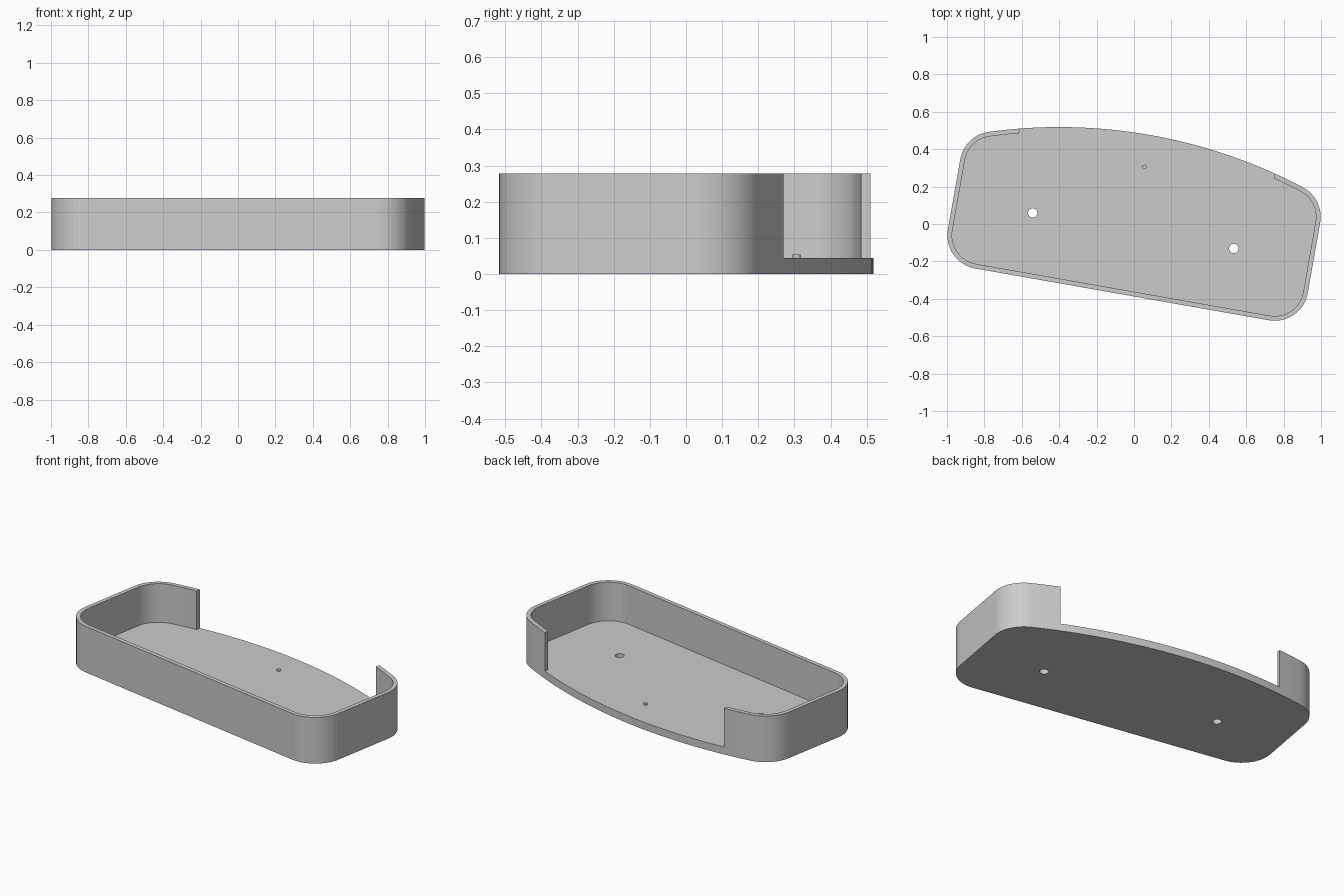
import bpy, bmesh
from math import sin, cos, pi, radians, sqrt, asin
from mathutils import Matrix

cube = bpy.data.objects.get("Cube")
if cube:
    bpy.data.objects.remove(cube)

HALF_W, FRONT, CORNER = 0.977, 0.381, 0.18
ARC_R, ARC_Y = 2.8, -2.316
WALL, FLOOR, HEIGHT, GAP = 0.025, 0.045, 0.278, 0.692
PLACE = Matrix.Translation((0.002, -0.001, 0)) @ Matrix.Rotation(radians(-10), 4, "Z")

grey = bpy.data.materials.new("plain_grey")
grey.use_nodes = True
colour = (0.6, 0.6, 0.6, 1)
grey.diffuse_color = colour
grey.node_tree.nodes["Principled BSDF"].inputs["Base Color"].default_value = colour


def arc(cx, cy, r, a0, a1, n):
    return [(cx + r * cos(a0 + (a1 - a0) * i / n),
             cy + r * sin(a0 + (a1 - a0) * i / n)) for i in range(n + 1)]


def outline(inset):
    """Rounded tray outline with a bowed back, moved inward by inset."""
    cx = HALF_W - CORNER
    cy = CORNER - FRONT
    back_y = ARC_Y + sqrt((ARC_R - CORNER) ** 2 - cx ** 2)
    lean = asin(cx / (ARC_R - CORNER))
    r = CORNER - inset
    pts = arc(-cx, cy, r, pi, 1.5 * pi, 16)
    pts += arc(cx, cy, r, -pi / 2, 0, 16)
    pts += arc(cx, back_y, r, 0, pi / 2 - lean, 14)
    pts += arc(0, ARC_Y, ARC_R - inset, pi / 2 - lean, pi / 2 + lean, 40)[1:-1]
    pts += arc(-cx, back_y, r, pi / 2 + lean, pi, 14)
    return pts


def prism(name, pts, z0, z1):
    bm = bmesh.new()
    base = bm.faces.new([bm.verts.new((x, y, z0)) for x, y in pts])
    top = bmesh.ops.extrude_face_region(bm, geom=[base])["geom"]
    verts = [g for g in top if isinstance(g, bmesh.types.BMVert)]
    bmesh.ops.translate(bm, verts=verts, vec=(0, 0, z1 - z0))
    bmesh.ops.recalc_face_normals(bm, faces=bm.faces)
    bmesh.ops.transform(bm, matrix=PLACE, verts=bm.verts)
    mesh = bpy.data.meshes.new(name)
    bm.to_mesh(mesh)
    bm.free()
    mesh.materials.append(grey)
    obj = bpy.data.objects.new(name, mesh)
    bpy.context.collection.objects.link(obj)
    return obj


def activate(obj):
    bpy.ops.object.select_all(action="DESELECT")
    obj.select_set(True)
    bpy.context.view_layer.objects.active = obj


def cut(obj, cutter):
    mod = obj.modifiers.new("cut", "BOOLEAN")
    mod.operation, mod.solver, mod.object = "DIFFERENCE", "EXACT", cutter
    activate(obj)
    bpy.ops.object.modifier_apply(modifier=mod.name)
    bpy.data.objects.remove(cutter)


# Tray: solid block, hollowed, with the back wall opened
tray = prism("tray", outline(0), 0, HEIGHT)
cut(tray, prism("cavity_cutter", outline(WALL), FLOOR, 0.4))
opening = [(-GAP, 0.2), (GAP, 0.2), (GAP, 0.7), (-GAP, 0.7)]
cut(tray, prism("opening_cutter", opening, FLOOR, 0.4))

# Two screw holes through the floor
for side in (-1, 1):
    circle = arc(side * 0.546, -0.035, 0.025, 0, 2 * pi, 32)[:-1]
    cut(tray, prism("hole_cutter", circle, -0.1, 0.1))

# Small locating pin near the open back
pin = prism("locating_pin", arc(0, 0.312, 0.011, 0, 2 * pi, 24)[:-1], FLOOR - 0.01, 0.054)

for part in (tray, pin):
    activate(part)
    bpy.ops.object.shade_smooth_by_angle(angle=radians(30))
